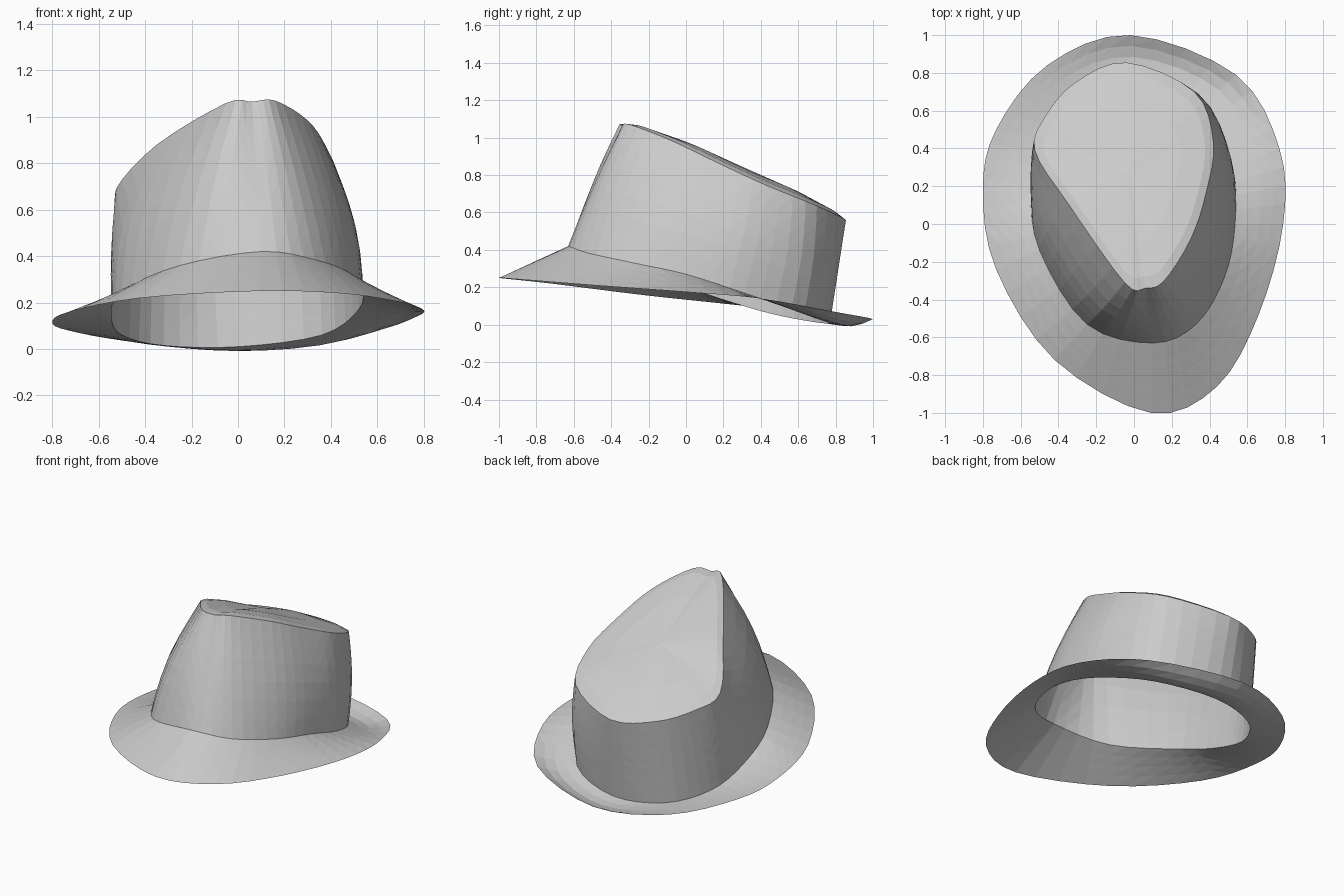
import bpy
import bmesh
import math
from mathutils import Vector

cube = bpy.data.objects.get("Cube")
if cube:
    bpy.data.objects.remove(cube, do_unlink=True)

STEPS = 4  # spline samples between outline points

# One felt colour for the whole hat
felt = bpy.data.materials.new("light_grey_felt")
felt.use_nodes = True
grey = (0.6, 0.6, 0.6, 1)
felt.diffuse_color = grey
felt.node_tree.nodes["Principled BSDF"].inputs["Base Color"].default_value = grey

# Outlines run from the front centre round by +x, the back and -x
BRIM_EDGE = [(.09, -1, .25), (.44, -.86, .24), (.66, -.48, .21), (.79, 0, .175),
             (.77, .4, .14), (.54, .79, .07), (-.02, 1, .03), (-.46, .84, .035),
             (-.73, .5, .08), (-.8, .18, .115), (-.73, -.24, .16), (-.42, -.72, .22)]
CROWN_BASE = [(.1, -.63, .42), (.33, -.53, .385), (.48, -.28, .33), (.535, 0, .27),
              (.52, .31, .17), (.36, .63, .06), (0, .77, .01), (-.32, .68, .015),
              (-.5, .45, .06), (-.545, .18, .14), (-.5, -.14, .25), (-.25, -.53, .36)]
CROWN_RIM = [(.06, -.34, 1.065), (.16, -.3, 1.07), (.3, -.08, .985), (.38, .16, .87),
             (.42, .43, .745), (.32, .7, .635), (-.04, .855, .56), (-.31, .75, .58),
             (-.47, .57, .63), (-.525, .39, .69), (-.35, .11, .88), (-.05, -.31, 1.06)]


def smooth_loop(points):
    """Closed Catmull-Rom curve through the outline points."""
    pts = [Vector(p) for p in points]
    n = len(pts)
    out = []
    for i in range(n):
        a, b, c, d = (pts[(i + k) % n] for k in (-1, 0, 1, 2))
        for s in range(STEPS):
            t = s / STEPS
            out.append(b + (c - a) * t / 2
                       + (a * 2 - b * 5 + c * 4 - d) * t * t / 2
                       + (b * 3 - a - c * 3 + d) * t ** 3 / 2)
    return out


def loft(name, rings, tip=None):
    """Skin a stack of equal rings, closed by an optional tip point."""
    bm = bmesh.new()
    rows = [[bm.verts.new(p) for p in ring] for ring in rings]
    n = len(rows[0])
    for low, high in zip(rows, rows[1:]):
        for i in range(n):
            j = (i + 1) % n
            bm.faces.new((low[i], low[j], high[j], high[i]))
    if tip:
        centre = bm.verts.new(tip)
        for i in range(n):
            bm.faces.new((rows[-1][i], rows[-1][(i + 1) % n], centre))
    bmesh.ops.triangulate(bm, faces=bm.faces[:])
    mesh = bpy.data.meshes.new(name)
    bm.to_mesh(mesh)
    bm.free()
    mesh.materials.append(felt)
    obj = bpy.data.objects.new(name, mesh)
    bpy.context.collection.objects.link(obj)


def blend(ring_a, ring_b, steps, shift):
    """Rings between two outlines, with a swell or sag strongest midway."""
    rings = []
    for k in range(steps + 1):
        t = k / steps
        ring = [a.lerp(b, t) for a, b in zip(ring_a, ring_b)]
        for i, p in enumerate(ring):
            p += shift(math.tau * i / len(ring)) * math.sin(math.pi * t)
        rings.append(ring)
    return rings


def near(turn, degrees, power):
    """Falls from one to zero away from a direction round the hat."""
    return max(0, math.cos(turn - math.radians(degrees))) ** power


def brim_sag(turn):
    return Vector((0, 0, -.035 * near(turn, 165, 6)))


def wall_swell(turn):
    size = .035 * near(turn, 90, 1) + .045 * near(turn, 315, 4)
    return Vector((math.sin(turn), -math.cos(turn), 0)) * size


edge, base, rim = map(smooth_loop, (BRIM_EDGE, CROWN_BASE, CROWN_RIM))

# Brim: sloping band from the outer edge up to the crown, dipping at the back
loft("brim", blend(edge, base, 4, brim_sag))

# Crown wall: fuller on the +x side and at the front -x corner
loft("crown_wall", blend(base, rim, 6, wall_swell))

# Crown top: narrow bevelled lip, then a gently domed sloping panel
centre = Vector((-.02, .3, .845))
top = [rim]
for inset, lift in ((.1, .015), (.4, .02), (.7, .01)):
    top.append([p.lerp(centre, inset) + Vector((0, 0, lift)) for p in rim])
loft("crown_top", top, centre)
